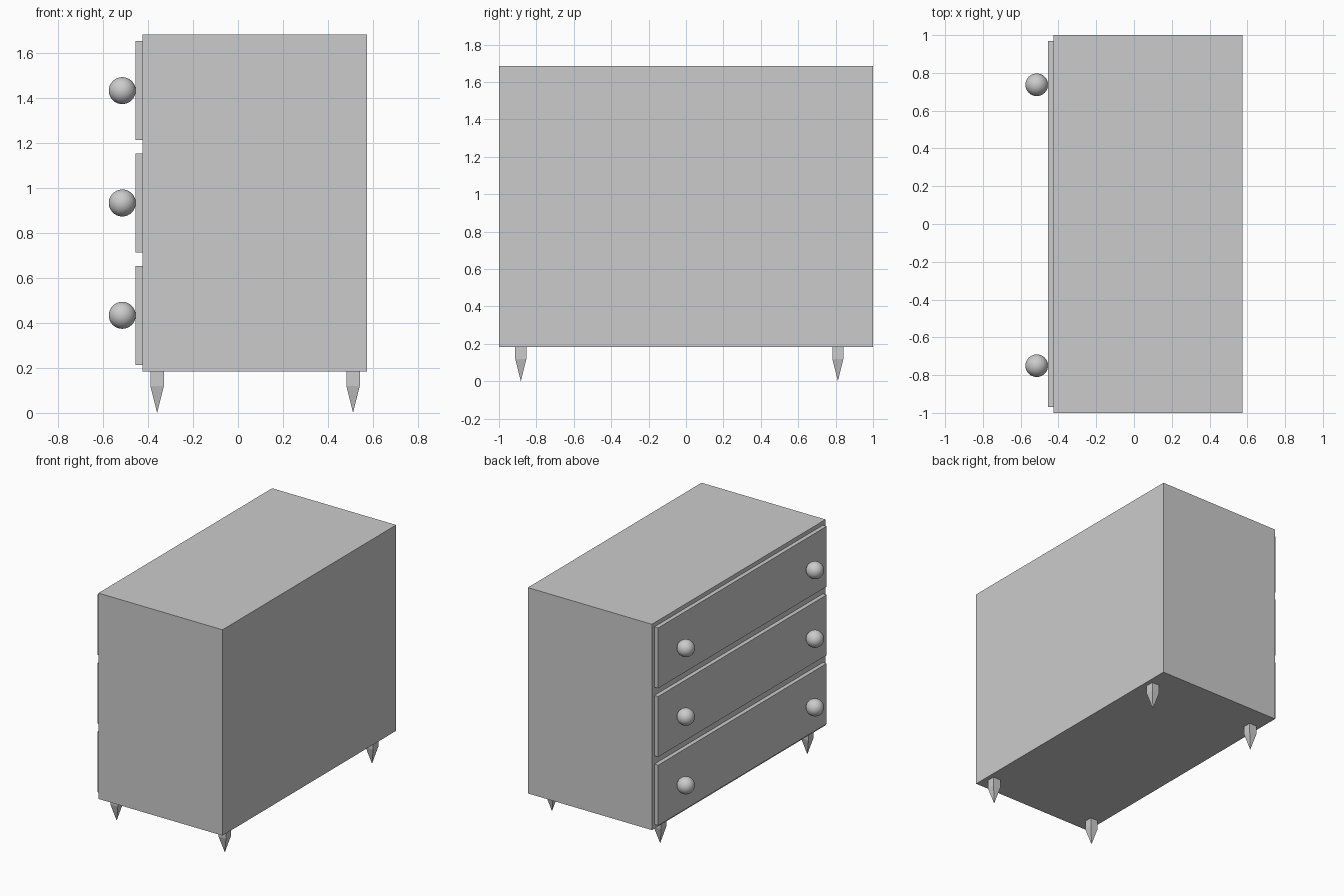
import bpy, bmesh
from mathutils import Vector

if "Cube" in bpy.data.objects:
    bpy.data.objects.remove(bpy.data.objects["Cube"])


def box(name, lo, hi):
    lo, hi = Vector(lo), Vector(hi)
    bpy.ops.mesh.primitive_cube_add(size=1, location=(lo + hi) / 2)
    ob = bpy.context.object
    ob.name = name
    ob.scale = hi - lo
    bpy.ops.object.transform_apply(location=False, rotation=False, scale=True)
    return ob


def leg(name, x, y, top, knee, half):
    # square post tapering to a point on the floor
    bm = bmesh.new()
    corners = [(-half, -half), (half, -half), (half, half), (-half, half)]
    upper = [bm.verts.new((a, b, top)) for a, b in corners]
    lower = [bm.verts.new((a, b, knee)) for a, b in corners]
    tip = bm.verts.new((0, 0, 0))
    bm.faces.new(upper)
    for i in range(4):
        j = (i + 1) % 4
        bm.faces.new((lower[i], lower[j], upper[j], upper[i]))
        bm.faces.new((tip, lower[j], lower[i]))
    bmesh.ops.recalc_face_normals(bm, faces=bm.faces)
    mesh = bpy.data.meshes.new(name)
    bm.to_mesh(mesh)
    bm.free()
    ob = bpy.data.objects.new(name, mesh)
    bpy.context.collection.objects.link(ob)
    ob.location = (x, y, 0)


BASE = 0.184
FRONT = -0.425

# cabinet body
box("cabinet_body", (FRONT, -1, BASE), (0.575, 1, BASE + 1.5))

# drawer fronts, each with two round knobs
for i in range(3):
    z = BASE + 0.25 + 0.5 * i
    box(f"drawer_front_{i + 1}", (FRONT - 0.03, -0.97, z - 0.22),
        (FRONT, 0.97, z + 0.22))
    for side, y in (("left", 0.737), ("right", -0.75)):
        bpy.ops.mesh.primitive_uv_sphere_add(
            segments=32, ring_count=16, radius=0.06,
            location=(FRONT - 0.09, y, z))
        bpy.context.object.name = f"drawer_{i + 1}_knob_{side}"
        bpy.ops.object.shade_smooth()

# pointed legs
for xn, x in (("front", -0.36), ("back", 0.512)):
    for yn, y in (("right", -0.883), ("left", 0.812)):
        leg(f"{xn}_{yn}_leg", x, y, BASE, 0.12, 0.03)
